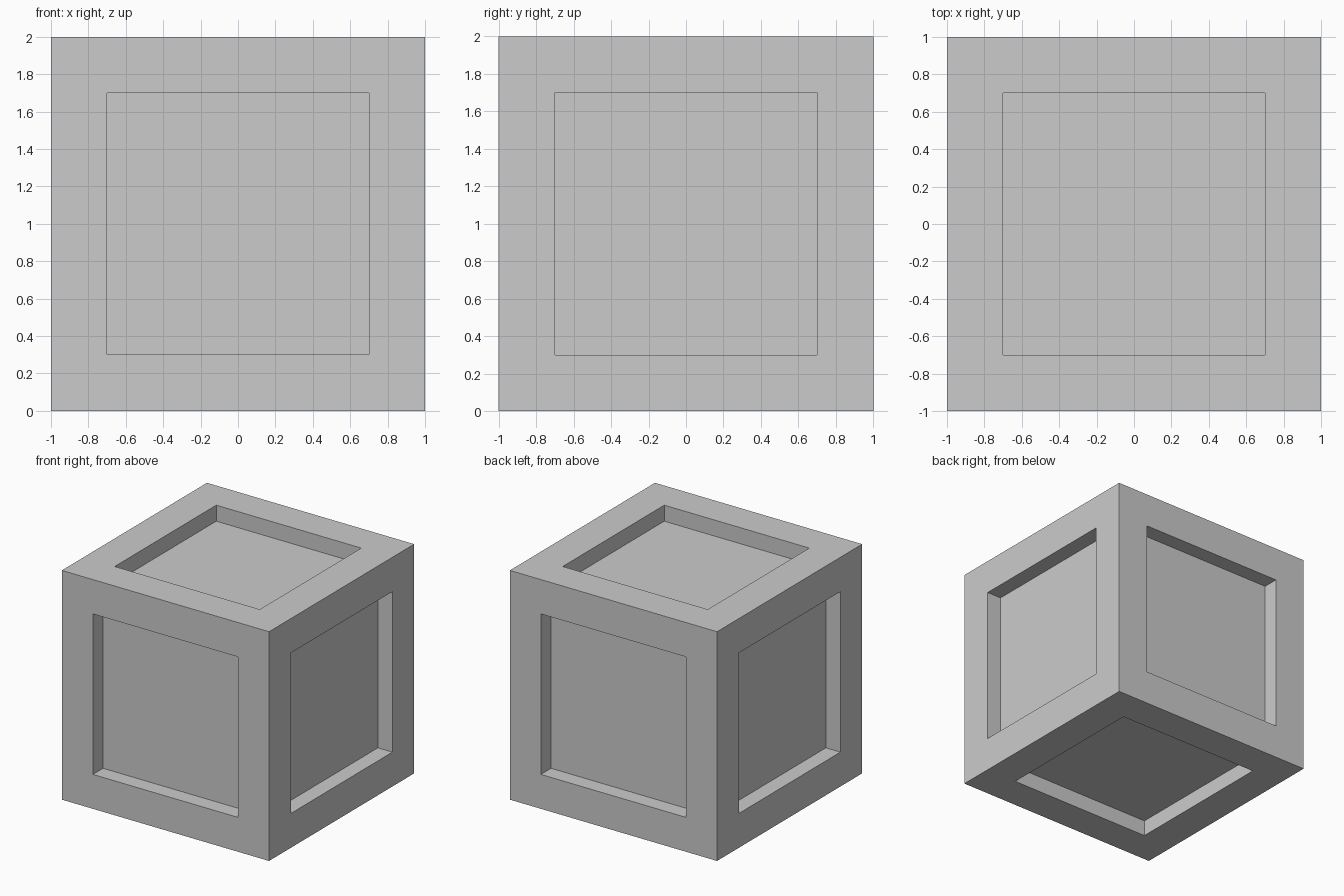
import bpy, bmesh
from mathutils import Vector

if "Cube" in bpy.data.objects:
    bpy.data.objects.remove(bpy.data.objects["Cube"])

RIM = 0.30     # width of the border around each panel
DEPTH = 0.14   # how far each panel is sunk

# Crate body: a 2 unit cube standing on the ground
bm = bmesh.new()
bmesh.ops.create_cube(bm, size=2.0)
bmesh.ops.translate(bm, verts=bm.verts, vec=(0, 0, 1))

# Recessed panels: inset each side, then extrude straight inwards
sides = list(bm.faces)
bmesh.ops.inset_individual(bm, faces=sides, thickness=RIM, use_even_offset=True)
for panel in sides:
    inward = -panel.normal.copy() * DEPTH
    floor = bmesh.ops.extrude_discrete_faces(bm, faces=[panel])["faces"][0]
    bmesh.ops.translate(bm, verts=floor.verts, vec=inward)

bmesh.ops.recalc_face_normals(bm, faces=bm.faces)
mesh = bpy.data.meshes.new("panelled_crate")
bm.to_mesh(mesh)
bm.free()
crate = bpy.data.objects.new("panelled_crate", mesh)
bpy.context.collection.objects.link(crate)
